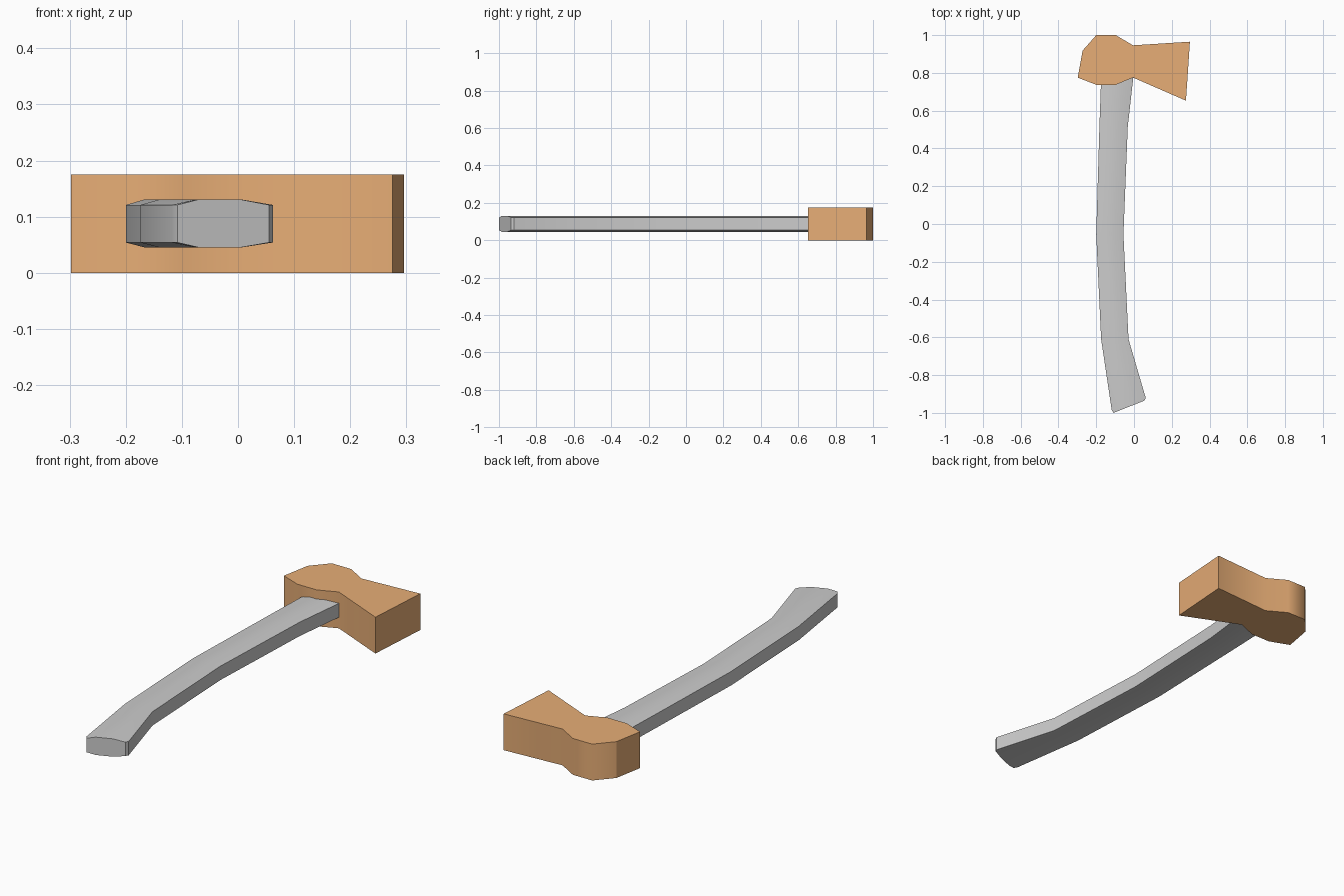
import bpy, bmesh, math

if "Cube" in bpy.data.objects:
    bpy.data.objects.remove(bpy.data.objects["Cube"])


def make_object(name, bm, smooth_angle, sharp_at=()):
    """Turn a bmesh into an object, keeping edges above the angle sharp."""
    bmesh.ops.recalc_face_normals(bm, faces=bm.faces)
    for f in bm.faces:
        f.smooth = True
    for e in bm.edges:
        forced = all(any((v.co.xy - p.xy).length < 0.001 for p in sharp_at) for v in e.verts)
        e.smooth = e.calc_face_angle(0) < math.radians(smooth_angle) and not (sharp_at and forced)
    mesh = bpy.data.meshes.new(name)
    bm.to_mesh(mesh)
    bm.free()
    obj = bpy.data.objects.new(name, mesh)
    bpy.context.collection.objects.link(obj)
    return obj


# Axe head: flat outline extruded straight up
HEIGHT = 0.175
outline = [(-0.298, 0.775), (-0.20, 0.737), (-0.097, 0.737), (-0.005, 0.775),
           (0.275, 0.653), (0.296, 0.965), (-0.005, 0.946), (-0.097, 1.0),
           (-0.20, 1.0), (-0.272, 0.918)]
bm = bmesh.new()
face = bm.faces.new([bm.verts.new((x, y, 0)) for x, y in outline])
up = bmesh.ops.extrude_face_region(bm, geom=[face])["geom"]
bmesh.ops.translate(bm, vec=(0, 0, HEIGHT),
                    verts=[v for v in up if isinstance(v, bmesh.types.BMVert)])
bm.verts.ensure_lookup_table()
poll_corner = bm.verts[9].co.copy()
head = make_object("axe_head", bm, 55, [poll_corner])
steel = bpy.data.materials.new("head_orange")
steel.diffuse_color = (0.8, 0.42, 0.18, 1)
steel.use_nodes = True
steel.node_tree.nodes["Principled BSDF"].inputs["Base Color"].default_value = steel.diffuse_color
head.data.materials.append(steel)

# Handle: eight-sided section lofted through left/right edge points
section = [(0, 0.054), (0.24, 0.045), (0.68, 0.045), (1, 0.054),
           (1, 0.121), (0.68, 0.131), (0.24, 0.131), (0, 0.121)]
stations = [((-0.108, -1.0), (0.055, -0.935)),
            ((-0.118, -0.985), (0.062, -0.92)),
            ((-0.174, -0.61), (-0.029, -0.61)),
            ((-0.20, -0.055), (-0.056, -0.055)),
            ((-0.183, 0.516), (-0.033, 0.516)),
            ((-0.173, 0.80), (-0.001, 0.80))]
bm = bmesh.new()
rings = []
for (lx, ly), (rx, ry) in stations:
    rings.append([bm.verts.new((lx + (rx - lx) * u, ly + (ry - ly) * u, z))
                  for u, z in section])
for a, b in zip(rings, rings[1:]):
    for i in range(8):
        j = (i + 1) % 8
        bm.faces.new((a[i], a[j], b[j], b[i]))
bm.faces.new(rings[0])
bm.faces.new(rings[-1])
make_object("handle", bm, 30)
